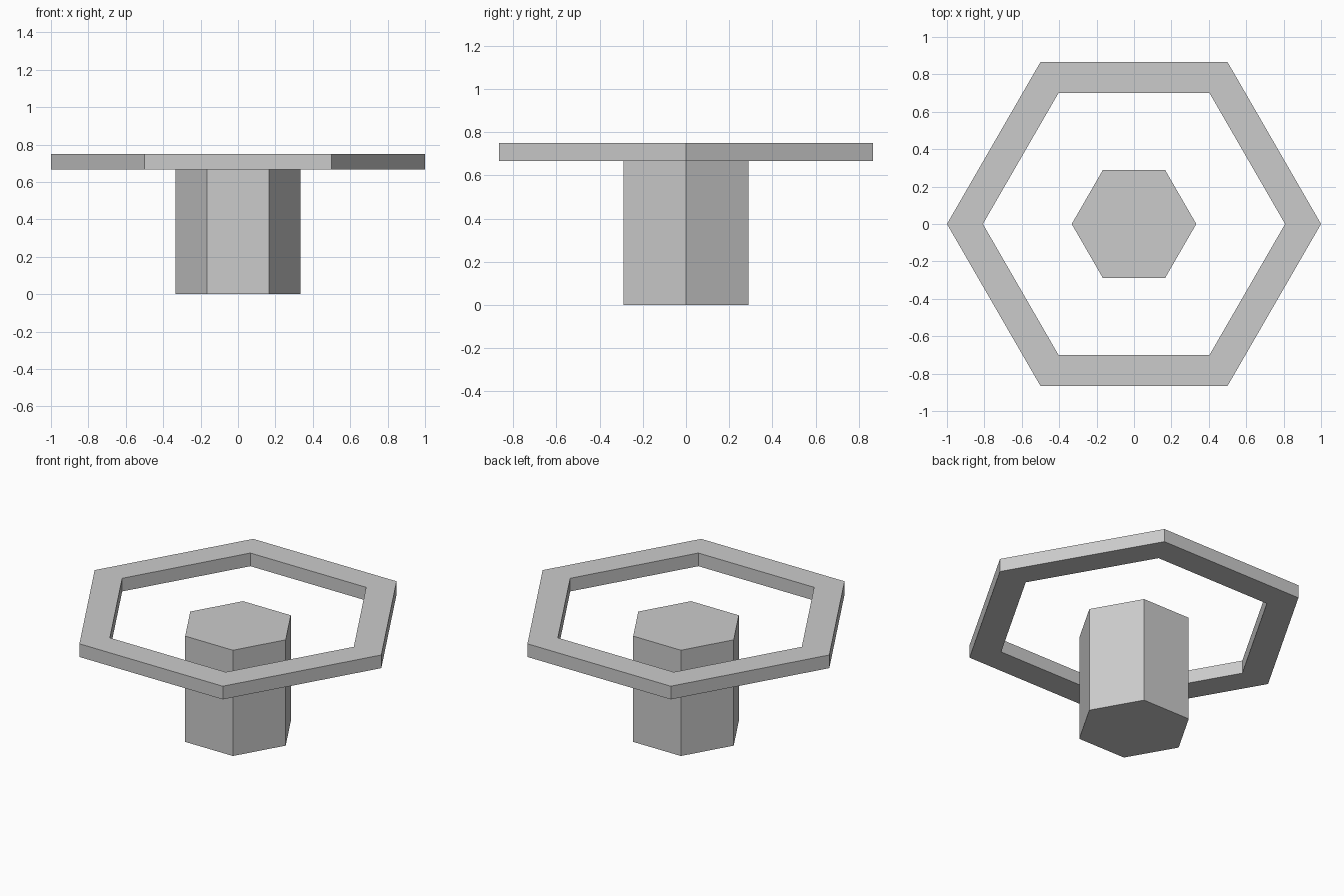
import bpy
import bmesh
from math import cos, sin, tau

cube = bpy.data.objects.get("Cube")
if cube:
    bpy.data.objects.remove(cube, do_unlink=True)

SIDES = 6
COLUMN_TOP = 0.667
RING_TOP = 0.75

# Single plain grey
grey = bpy.data.materials.new("light_grey")
grey.use_nodes = True
colour = (0.6, 0.6, 0.6, 1)
grey.diffuse_color = colour
grey.node_tree.nodes["Principled BSDF"].inputs["Base Color"].default_value = colour


def hexagon(bm, radius, z):
    """Loop of corner vertices, with the first corner on +x."""
    return [bm.verts.new((radius * cos(tau * i / SIDES), radius * sin(tau * i / SIDES), z))
            for i in range(SIDES)]


def bridge(bm, a, b):
    """Join two corner loops with a band of quads."""
    for i in range(SIDES):
        j = (i + 1) % SIDES
        bm.faces.new((a[i], a[j], b[j], b[i]))


def finish(bm, name):
    bmesh.ops.recalc_face_normals(bm, faces=bm.faces)
    mesh = bpy.data.meshes.new(name)
    bm.to_mesh(mesh)
    bm.free()
    mesh.materials.append(grey)
    bpy.context.collection.objects.link(bpy.data.objects.new(name, mesh))


# Solid central column
bm = bmesh.new()
bottom, top = hexagon(bm, 0.333, 0), hexagon(bm, 0.333, COLUMN_TOP)
bridge(bm, bottom, top)
bm.faces.new(bottom)
bm.faces.new(top)
finish(bm, "column")

# Open flat ring floating around the column top
bm = bmesh.new()
loops = [hexagon(bm, r, z) for r, z in
         ((1, COLUMN_TOP), (1, RING_TOP), (0.808, RING_TOP), (0.808, COLUMN_TOP))]
for k in range(len(loops)):
    bridge(bm, loops[k], loops[(k + 1) % len(loops)])
finish(bm, "ring")
